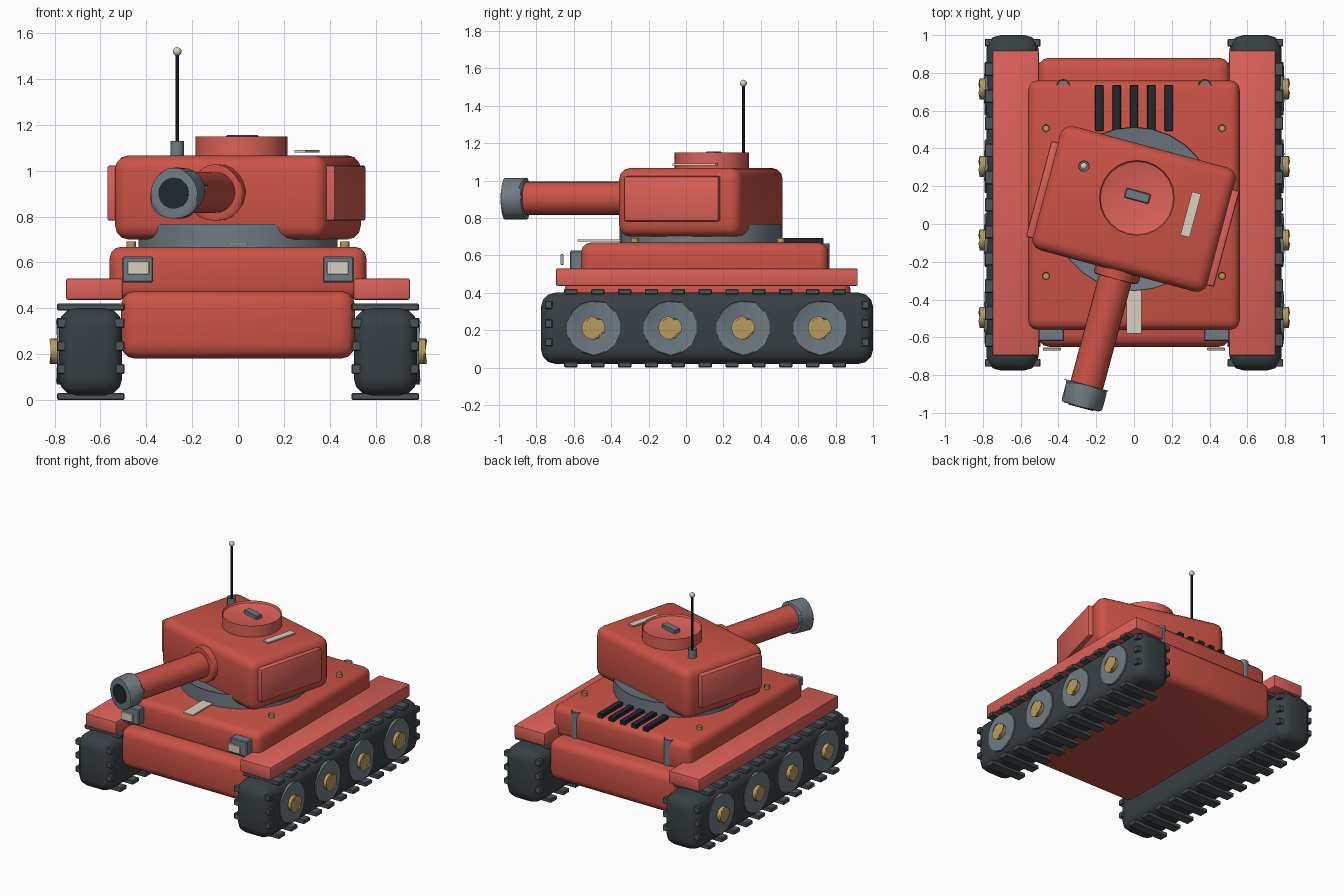
import bpy, bmesh, math
from mathutils import Matrix, Vector

if "Cube" in bpy.data.objects:
    bpy.data.objects.remove(bpy.data.objects["Cube"])


def material(name, rgb):
    m = bpy.data.materials.new(name)
    m.diffuse_color = (*rgb, 1)
    m.use_nodes = True
    m.node_tree.nodes["Principled BSDF"].inputs["Base Color"].default_value = m.diffuse_color
    return m


RED = material("red_paint", (0.60, 0.085, 0.06))
LIGHT = material("light_red_paint", (0.72, 0.12, 0.10))
DARK = material("track_rubber", (0.04, 0.052, 0.058))
PAD = material("tread_grey", (0.075, 0.09, 0.10))
STEEL = material("steel", (0.16, 0.20, 0.23))
BRASS = material("brass", (0.48, 0.33, 0.11))
CREAM = material("cream", (0.68, 0.64, 0.52))
BLACK = material("black", (0.015, 0.022, 0.028))

WORLD = Matrix.Identity(4)
# Turret frame: pivots on the ring centre, turned 15 degrees
TURRET = Matrix.Translation((0, 0.08, 0)) @ Matrix.Rotation(math.radians(-15), 4, 'Z')


def finish(name, bm, mat, bevel, segs, frame):
    if bevel:
        edges = [e for e in bm.edges if e.calc_face_angle(0) > math.radians(60)]
        bmesh.ops.bevel(bm, geom=edges, offset=bevel, segments=segs,
                        profile=0.5, affect='EDGES', clamp_overlap=True)
    bm.transform(frame)
    bmesh.ops.recalc_face_normals(bm, faces=bm.faces)
    me = bpy.data.meshes.new(name)
    bm.to_mesh(me)
    bm.free()
    me.shade_smooth()
    me.set_sharp_from_angle(angle=math.radians(32))
    me.materials.append(mat)
    ob = bpy.data.objects.new(name, me)
    bpy.context.collection.objects.link(ob)
    return ob


def box(name, xr, yr, zr, mat, bevel=0.0, segs=2, frame=WORLD):
    """Box from (min, max) ranges."""
    lo, hi = Vector((xr[0], yr[0], zr[0])), Vector((xr[1], yr[1], zr[1]))
    bm = bmesh.new()
    bmesh.ops.create_cube(bm, size=1)
    bmesh.ops.scale(bm, vec=hi - lo, verts=bm.verts)
    bmesh.ops.translate(bm, vec=(lo + hi) / 2, verts=bm.verts)
    return finish(name, bm, mat, bevel, segs, frame)


def cyl(name, a, b, r, mat, sides=24, bevel=0.0, segs=2, frame=WORLD):
    """Cylinder from point a to point b."""
    a, b = Vector(a), Vector(b)
    bm = bmesh.new()
    bmesh.ops.create_cone(bm, cap_ends=True, segments=sides, radius1=r,
                          radius2=r, depth=(b - a).length)
    rot = (b - a).to_track_quat('Z', 'Y').to_matrix().to_4x4()
    bm.transform(Matrix.Translation((a + b) / 2) @ rot)
    return finish(name, bm, mat, bevel, segs, frame)


def span(s, a, b):
    """x range mirrored to side s."""
    return (a, b) if s > 0 else (-b, -a)


# Hull
box("lower_hull", (-0.51, 0.51), (-0.65, 0.88), (0.18, 0.475), RED, 0.06, 3)
box("upper_hull", (-0.56, 0.56), (-0.56, 0.76), (0.44, 0.668), RED, 0.05, 3)

for s, side in ((-1, "left"), (1, "right")):
    # Track body, treads and fender
    box(f"{side}_track", span(s, 0.505, 0.782), (-0.775, 1.0), (0.02, 0.40), DARK, 0.075, 3)
    for i in range(11):
        y = -0.615 + i * 0.1435
        for z0, z1 in ((0.0, 0.03), (0.39, 0.42)):
            box(f"{side}_tread", span(s, 0.495, 0.79), (y - 0.036, y + 0.036), (z0, z1), PAD, 0.005, 1)
    for z in (0.135, 0.235, 0.335):
        for y in (-0.735, 0.96):
            box(f"{side}_end_tread", span(s, 0.495, 0.79), (y - 0.02, y + 0.02),
                (z - 0.021, z + 0.021), PAD, 0.004, 1)
    box(f"{side}_fender", span(s, 0.503, 0.75), (-0.695, 0.918), (0.437, 0.53), LIGHT, 0.008, 2)

    # Road wheels with hubs
    for y in (-0.495, -0.085, 0.305, 0.715):
        cyl(f"{side}_wheel", (s * 0.74, y, 0.212), (s * 0.79, y, 0.212), 0.145, STEEL, 14, 0.006, 1)
        cyl(f"{side}_hub", (s * 0.77, y, 0.212), (s * 0.818, y, 0.212), 0.055, BRASS, 16, 0.008, 2)

    # Headlights
    box(f"{side}_headlight", span(s, 0.37, 0.505), (-0.62, -0.545), (0.512, 0.625), STEEL, 0.006, 1)
    box(f"{side}_headlight_lens", span(s, 0.387, 0.483), (-0.67, -0.655), (0.547, 0.607), CREAM, 0.003, 1)

    # Deck bolts and rear posts
    for y in (-0.275, 0.507):
        cyl(f"{side}_deck_bolt", (s * 0.466, y, 0.66), (s * 0.466, y, 0.688), 0.02, BRASS, 12, 0.004, 1)
    cyl(f"{side}_rear_post", (s * 0.375, 0.732, 0.48), (s * 0.375, 0.732, 0.657), 0.035, STEEL, 16, 0.006, 1)

# Engine vents and front deck stripe
for i in range(5):
    x = (i - 2) * 0.092
    box("engine_vent", (x - 0.022, x + 0.022), (0.493, 0.735), (0.66, 0.692), BLACK, 0.003, 1)
box("deck_stripe", (-0.041, 0.041), (-0.58, -0.30), (0.675, 0.685), CREAM)

# Turret ring and body
cyl("turret_ring", (0, 0.08, 0.655), (0, 0.08, 0.757), 0.435, STEEL, 28, 0.01, 2)
box("turret_body", (-0.48, 0.48), (-0.34, 0.34), (0.70, 1.067), RED, 0.06, 3, TURRET)
for s, side in ((-1, "left"), (1, "right")):
    box(f"{side}_turret_plate", span(s, 0.47, 0.515), (-0.29, 0.235), (0.782, 1.023), LIGHT, 0.01, 2, TURRET)

# Gun
cyl("gun_collar", (0, -0.30, 0.905), (0, -0.385, 0.905), 0.123, RED, 24, 0.02, 3, TURRET)
cyl("gun_barrel", (0, -0.33, 0.905), (0, -1.0, 0.905), 0.089, RED, 24, 0.0, 1, TURRET)
cyl("gun_muzzle", (0, -0.965, 0.902), (0, -1.085, 0.902), 0.111, STEEL, 24, 0.018, 2, TURRET)
cyl("gun_bore", (0, -1.05, 0.902), (0, -1.09, 0.902), 0.068, BLACK, 20, 0.0, 1, TURRET)

# Hatch with handle, roof stripe
cyl("hatch", (0, 0.06, 1.06), (0, 0.06, 1.13), 0.2, LIGHT, 24, 0.02, 2, TURRET)
box("hatch_handle", (-0.067, 0.067), (0.045, 0.098), (1.12, 1.156), STEEL, 0.005, 1, TURRET)
box("roof_stripe", (0.273, 0.323), (-0.07, 0.168), (1.08, 1.09), CREAM, 0, 1, TURRET)

# Antenna
cyl("antenna_base", (-0.315, 0.15, 1.055), (-0.315, 0.15, 1.12), 0.03, STEEL, 16, 0.01, 2, TURRET)
cyl("antenna_rod", (-0.315, 0.15, 1.10), (-0.315, 0.15, 1.515), 0.008, BLACK, 10, 0, 1, TURRET)
bm = bmesh.new()
bmesh.ops.create_uvsphere(bm, u_segments=16, v_segments=10, radius=0.019)
bm.transform(Matrix.Translation((-0.315, 0.15, 1.52)))
finish("antenna_tip", bm, CREAM, 0, 1, TURRET)
